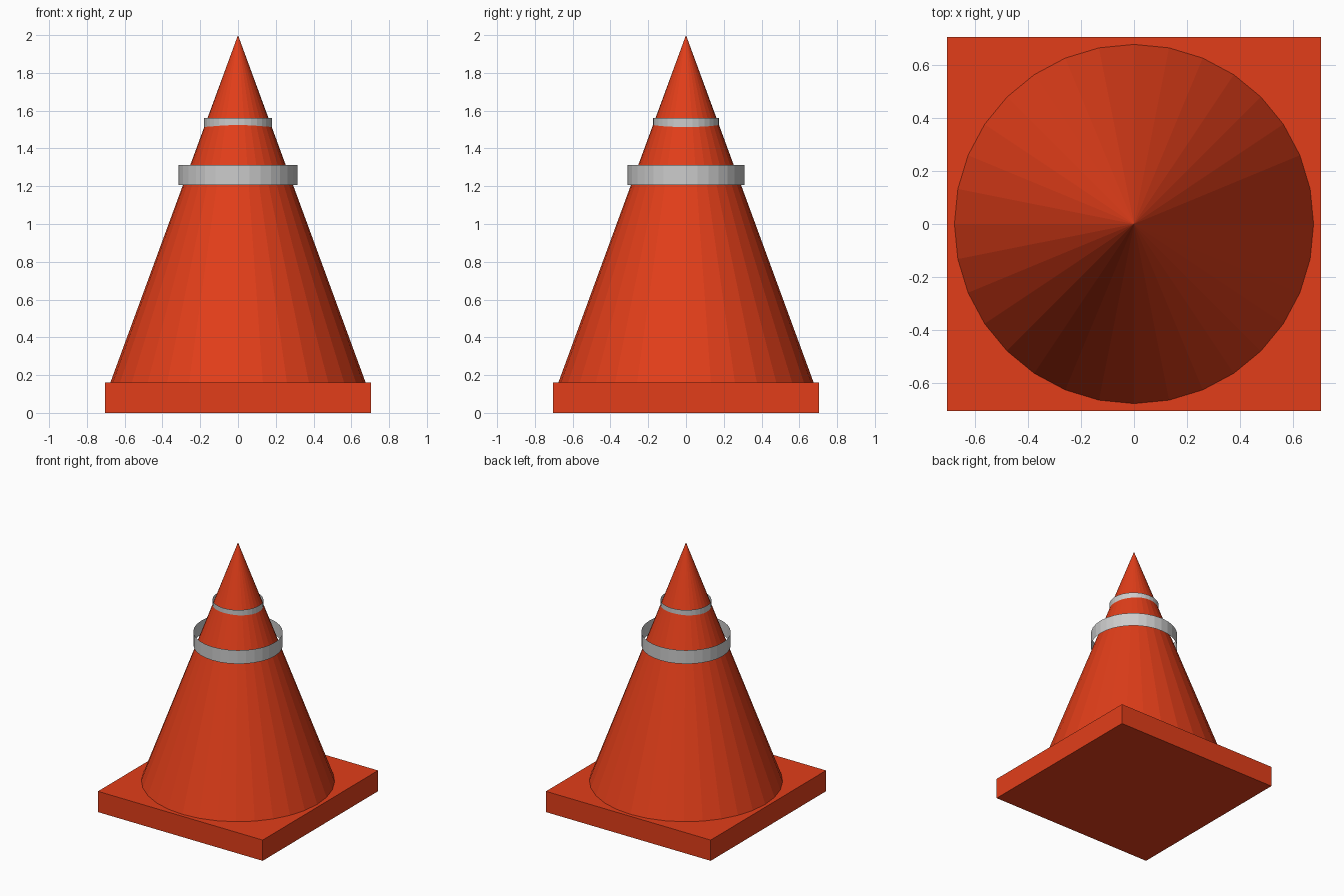
import bpy

if "Cube" in bpy.data.objects:
    bpy.data.objects.remove(bpy.data.objects["Cube"])

orange = bpy.data.materials.new("orange")
orange.diffuse_color = (0.76, 0.048, 0.01, 1)
orange.use_nodes = True
orange.node_tree.nodes["Principled BSDF"].inputs["Base Color"].default_value = orange.diffuse_color

# Square base plate
bpy.ops.mesh.primitive_cube_add(size=1, location=(0, 0, 0.08))
base = bpy.context.object
base.name = "base_plate"
base.scale = (1.406, 1.406, 0.16)
base.data.materials.append(orange)

# Faceted cone body
bpy.ops.mesh.primitive_cone_add(vertices=32, radius1=0.676, radius2=0, depth=1.84,
                                location=(0, 0, 0.16 + 0.92))
cone = bpy.context.object
cone.name = "cone_body"
cone.data.materials.append(orange)


# Thin open bands, very slightly oval
def band(name, rx, ry, z0, z1):
    bpy.ops.mesh.primitive_cylinder_add(vertices=32, radius=1, depth=1, end_fill_type='NOTHING',
                                        location=(0, 0, (z0 + z1) / 2))
    ob = bpy.context.object
    ob.name = name
    ob.scale = (rx, ry, z1 - z0)


band("lower_band", 0.314, 0.309, 1.207, 1.312)
band("upper_band", 0.179, 0.175, 1.50, 1.56)
